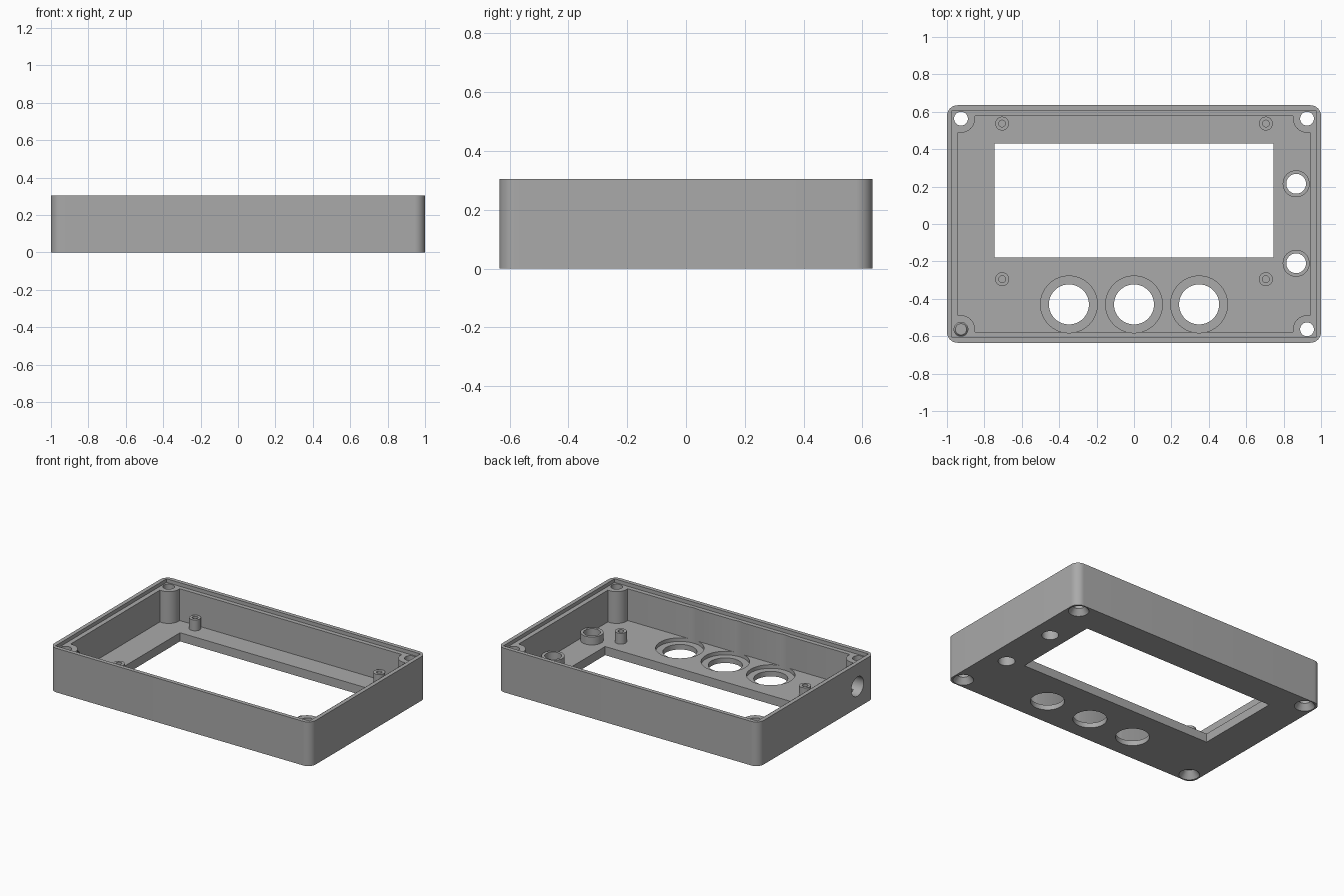
import bpy, bmesh
from math import pi, cos, sin, radians
from mathutils import Matrix, Vector

if "Cube" in bpy.data.objects:
    bpy.data.objects.remove(bpy.data.objects["Cube"], do_unlink=True)

HEIGHT, FLOOR, LEDGE = 0.305, 0.06, 0.28
QUADRANTS = [(1, 1), (-1, 1), (-1, -1), (1, -1)]
SCREW = (0.925, 0.563)

GREY = (0.4, 0.4, 0.4, 1)
grey = bpy.data.materials.new("grey_plastic")
grey.diffuse_color = GREY
grey.use_nodes = True
grey.node_tree.nodes["Principled BSDF"].inputs["Base Color"].default_value = GREY


def make_object(name, bm):
    bmesh.ops.recalc_face_normals(bm, faces=bm.faces)
    mesh = bpy.data.meshes.new(name)
    bm.to_mesh(mesh)
    bm.free()
    mesh.materials.append(grey)
    obj = bpy.data.objects.new(name, mesh)
    bpy.context.collection.objects.link(obj)
    return obj


def prism(name, outline, z0, z1):
    bm = bmesh.new()
    face = bm.faces.new([bm.verts.new((x, y, z0)) for x, y in outline])
    top = bmesh.ops.extrude_face_region(bm, geom=[face])["geom"]
    bmesh.ops.translate(bm, vec=(0, 0, z1 - z0),
                        verts=[v for v in top if isinstance(v, bmesh.types.BMVert)])
    return make_object(name, bm)


def cone(name, centre, r0, r1, z0, z1, segments=48, matrix=Matrix()):
    bm = bmesh.new()
    place = Matrix.Translation((*centre, (z0 + z1) / 2))
    bmesh.ops.create_cone(bm, cap_ends=True, segments=segments, radius1=r0,
                          radius2=r1, depth=z1 - z0, matrix=matrix @ place)
    return make_object(name, bm)


def arc(cx, cy, r, start, end, steps=12):
    return [(cx + r * cos(start + (end - start) * i / steps),
             cy + r * sin(start + (end - start) * i / steps)) for i in range(steps + 1)]


def four_corners(corner):
    # Mirror one corner into all quadrants, keeping the winding continuous
    points = []
    for sx, sy in QUADRANTS:
        part = [(sx * x, sy * y) for x, y in corner]
        points += part if sx * sy > 0 else part[::-1]
    return points


def rectangle(x0, x1, y0, y1):
    return [(x0, y0), (x1, y0), (x1, y1), (x0, y1)]


def cut(target, cutter):
    cutter.hide_render = True
    mod = target.modifiers.new("cut", "BOOLEAN")
    mod.operation, mod.solver, mod.object = "DIFFERENCE", "EXACT", cutter
    bpy.context.view_layer.objects.active = target
    bpy.ops.object.modifier_apply(modifier=mod.name)
    bpy.data.objects.remove(cutter, do_unlink=True)


def smooth(obj):
    bpy.ops.object.select_all(action="DESELECT")
    obj.select_set(True)
    bpy.context.view_layer.objects.active = obj
    bpy.ops.object.shade_smooth_by_angle(angle=radians(30))


def tube(name, centre, outer, inner, z0, z1, segments=40):
    # Open-based tube standing on the floor
    bm = bmesh.new()
    rings = []
    for r, z in [(outer, z0), (outer, z1), (inner, z1), (inner, z0)]:
        rings.append([bm.verts.new((centre[0] + r * cos(2 * pi * i / segments),
                                    centre[1] + r * sin(2 * pi * i / segments), z))
                      for i in range(segments)])
    for a, b in zip(rings, rings[1:]):
        for i in range(segments):
            j = (i + 1) % segments
            bm.faces.new((a[i], a[j], b[j], b[i]))
    smooth(make_object(name, bm))


# Outer case with rounded vertical corners
case = prism("enclosure_shell", four_corners(arc(0.943, 0.578, 0.057, 0, pi / 2)), 0, HEIGHT)

# Stepped rim and main cavity, leaving rounded screw posts in the corners
cut(case, prism("rim_cutter", rectangle(-0.972, 0.972, -0.607, 0.607), LEDGE, 0.4))
post = [(0.94, 0.488)] + arc(*SCREW, 0.075, -pi / 2, -pi) + [(0.85, 0.577)]
cut(case, prism("cavity_cutter", four_corners(post), FLOOR, 0.35))

# Display window
cut(case, prism("window_cutter", rectangle(-0.745, 0.745, -0.18, 0.43), -0.1, 0.2))

# Countersunk corner screw holes
for sx, sy in QUADRANTS:
    spot = (sx * SCREW[0], sy * SCREW[1])
    cut(case, cone("screw_cutter", spot, 0.037, 0.037, -0.1, 0.4))
    cut(case, cone("countersink_cutter", spot, 0.072, 0.03, -0.01, 0.05))

# Knob holes in shallow round recesses
for x in (-0.348, 0, 0.348):
    cut(case, cone("recess_cutter", (x, -0.43), 0.152, 0.152, 0.035, 0.29, 64))
    cut(case, cone("knob_cutter", (x, -0.43), 0.107, 0.107, -0.1, 0.1, 64))

# Indicator holes with raised collars
for i, y in enumerate((0.215, -0.21)):
    cut(case, cone("indicator_cutter", (0.867, y), 0.053, 0.053, -0.1, 0.1, 40))
    tube(f"indicator_collar_{i + 1}", (0.867, y), 0.072, 0.053, FLOOR, 0.115)

# Socket hole through the right-hand wall
sideways = Matrix.Translation((0, -0.447, 0.148)) @ Matrix.Rotation(pi / 2, 4, "Y")
cut(case, cone("socket_cutter", (0, 0), 0.067, 0.067, -1.1, -0.84, 48, sideways))
smooth(case)

# Board standoffs around the window
for i, (x, y) in enumerate((x, y) for x in (-0.705, 0.705) for y in (0.537, -0.295)):
    tube(f"standoff_{i + 1}", (x, y), 0.037, 0.018, FLOOR, 0.135, 32)
